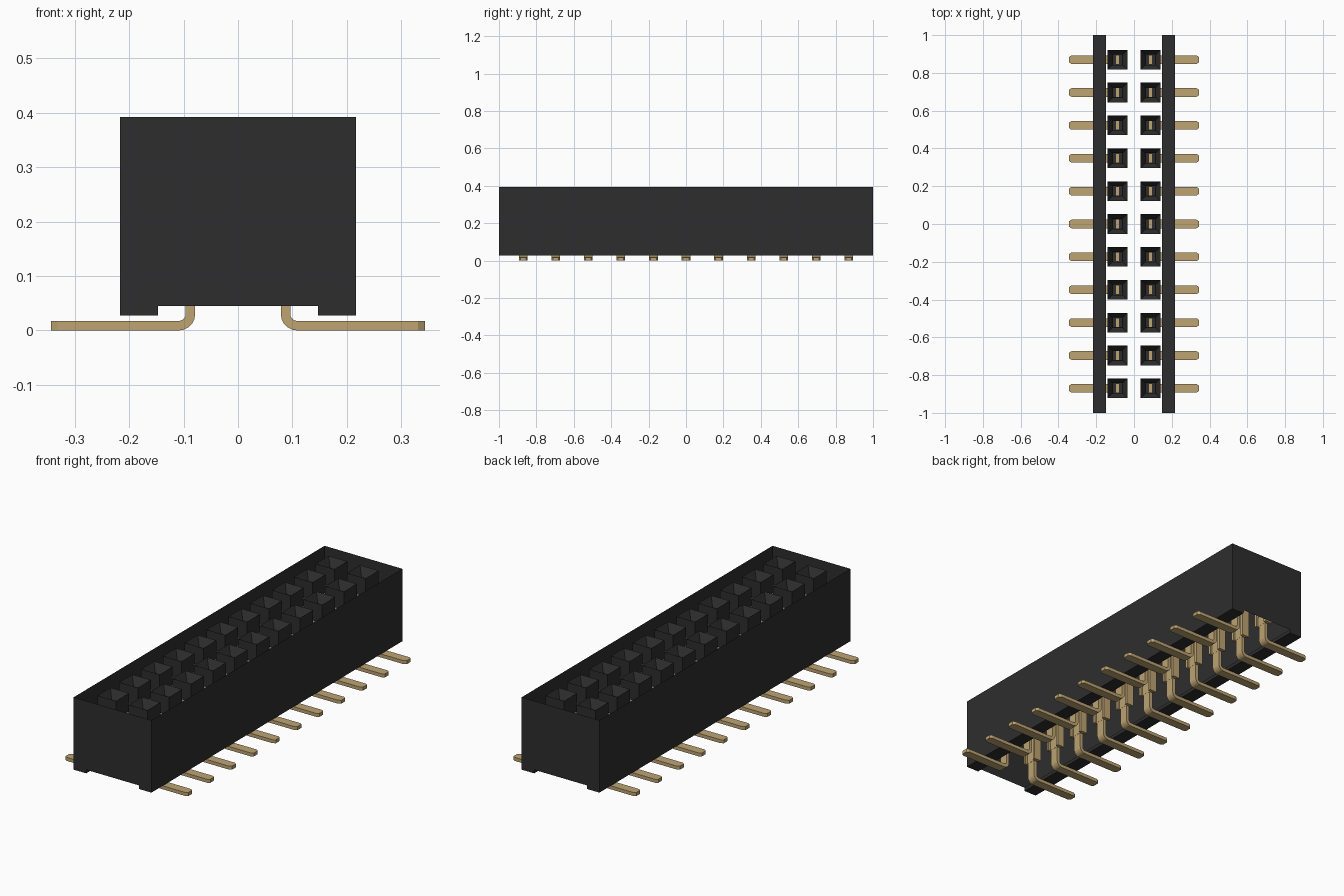
import bpy, bmesh, math
from mathutils import Vector, Matrix

cube = bpy.data.objects.get("Cube")
if cube:
    bpy.data.objects.remove(cube, do_unlink=True)

ROWS, PITCH, COLUMN_X = 11, 0.174, 0.0875
TOP, FLOOR, FOOT = 0.392, 0.045, 0.027


def material(name, rgb):
    m = bpy.data.materials.new(name)
    m.use_nodes = True
    m.diffuse_color = (*rgb, 1)
    m.node_tree.nodes["Principled BSDF"].inputs["Base Color"].default_value = (*rgb, 1)
    return m


black = material("black plastic", (0.027, 0.027, 0.027))
gold = material("gold metal", (0.51, 0.37, 0.17))


def finish(bm, name, mat):
    bmesh.ops.recalc_face_normals(bm, faces=bm.faces)
    mesh = bpy.data.meshes.new(name)
    bm.to_mesh(mesh)
    bm.free()
    mesh.materials.append(mat)
    return mesh


def place(name, mesh, location=(0, 0, 0), turn=0):
    ob = bpy.data.objects.new(name, mesh)
    ob.location = location
    ob.rotation_euler.z = turn
    bpy.context.collection.objects.link(ob)


def add_box(bm, centre, size):
    bmesh.ops.create_cube(bm, size=1, matrix=Matrix.Translation(centre)
                          @ Matrix.Diagonal((*size, 1)))


def bridge(bm, a, b):
    for i in range(len(a)):
        j = (i + 1) % len(a)
        bm.faces.new((a[i], a[j], b[j], b[i]))


# Housing: thin end and side walls standing on two foot rails, open above and below
bm = bmesh.new()
half = [(0.147, FLOOR), (0.147, FOOT), (0.217, FOOT), (0.217, TOP)]
section = half + [(-x, z) for x, z in reversed(half)]
ends = [[bm.verts.new((x, y, z)) for x, z in section] for y in (-1, 1)]
for i in range(len(section) - 1):
    if i != len(half) - 1:
        bm.faces.new((ends[0][i], ends[0][i + 1], ends[1][i + 1], ends[1][i]))
for end in ends:
    bm.faces.new(end)
place("housing", finish(bm, "housing", black))


# Socket: square block with a tapered pocket in its top
def square(bm, r, z):
    return [bm.verts.new((x * r, y * r, z)) for x, y in ((-1, -1), (1, -1), (1, 1), (-1, 1))]


bm = bmesh.new()
rings = [square(bm, r, z) for r, z in ((0.052, 0.3), (0.052, TOP), (0.027, 0.35), (0.027, 0.32))]
for a, b in zip(rings, rings[1:]):
    bridge(bm, a, b)
bm.faces.new(rings[0])
bm.faces.new(rings[-1])
socket = finish(bm, "socket", black)

# Contact: flat strip bent outward into a solder tail, with two spring prongs
bm = bmesh.new()
THICK, WIDTH, RADIUS = 0.0175, 0.046, 0.021
mid = THICK / 2
path = [(0, 0.325, 1), (0, mid + RADIUS, 1)]
for k in range(1, 6):
    a = math.pi / 2 * k / 5
    path.append((RADIUS * (1 - math.cos(a)), mid + RADIUS * (1 - math.sin(a)), 1))
tip = 0.343 - COLUMN_X
path += [(tip - 0.012, mid, 1), (tip, mid, 0.65)]
loops = []
for i, (x, z, scale) in enumerate(path):
    before, after = path[max(i - 1, 0)], path[min(i + 1, len(path) - 1)]
    along = Vector((after[0] - before[0], 0, after[1] - before[1])).normalized()
    if i == 1:
        along = Vector((0, 0, -1))
    elif i == len(path) - 3:
        along = Vector((1, 0, 0))
    out = Vector((-along.z, 0, along.x)) * mid
    side = Vector((0, WIDTH / 2 * scale, 0))
    c = Vector((x, 0, z))
    loops.append([bm.verts.new(c + out * s + side * t)
                  for s, t in ((-1, -1), (1, -1), (1, 1), (-1, 1))])
for a, b in zip(loops, loops[1:]):
    bridge(bm, a, b)
bm.faces.new(loops[0])
bm.faces.new(loops[-1])
for s in (-1, 1):
    add_box(bm, (0, s * 0.034, 0.205), (0.04, 0.014, 0.2))
add_box(bm, (0, 0, 0.13), (THICK * 1.1, 0.08, 0.05))
contact = finish(bm, "contact", gold)

# Two columns of sockets and contacts
for side, sign in (("left", 1), ("right", -1)):
    for row in range(ROWS):
        spot = (sign * COLUMN_X, (row - ROWS // 2) * PITCH, 0)
        place(f"{side}_socket_{row + 1}", socket, spot)
        place(f"{side}_contact_{row + 1}", contact, spot, 0 if sign > 0 else math.pi)
